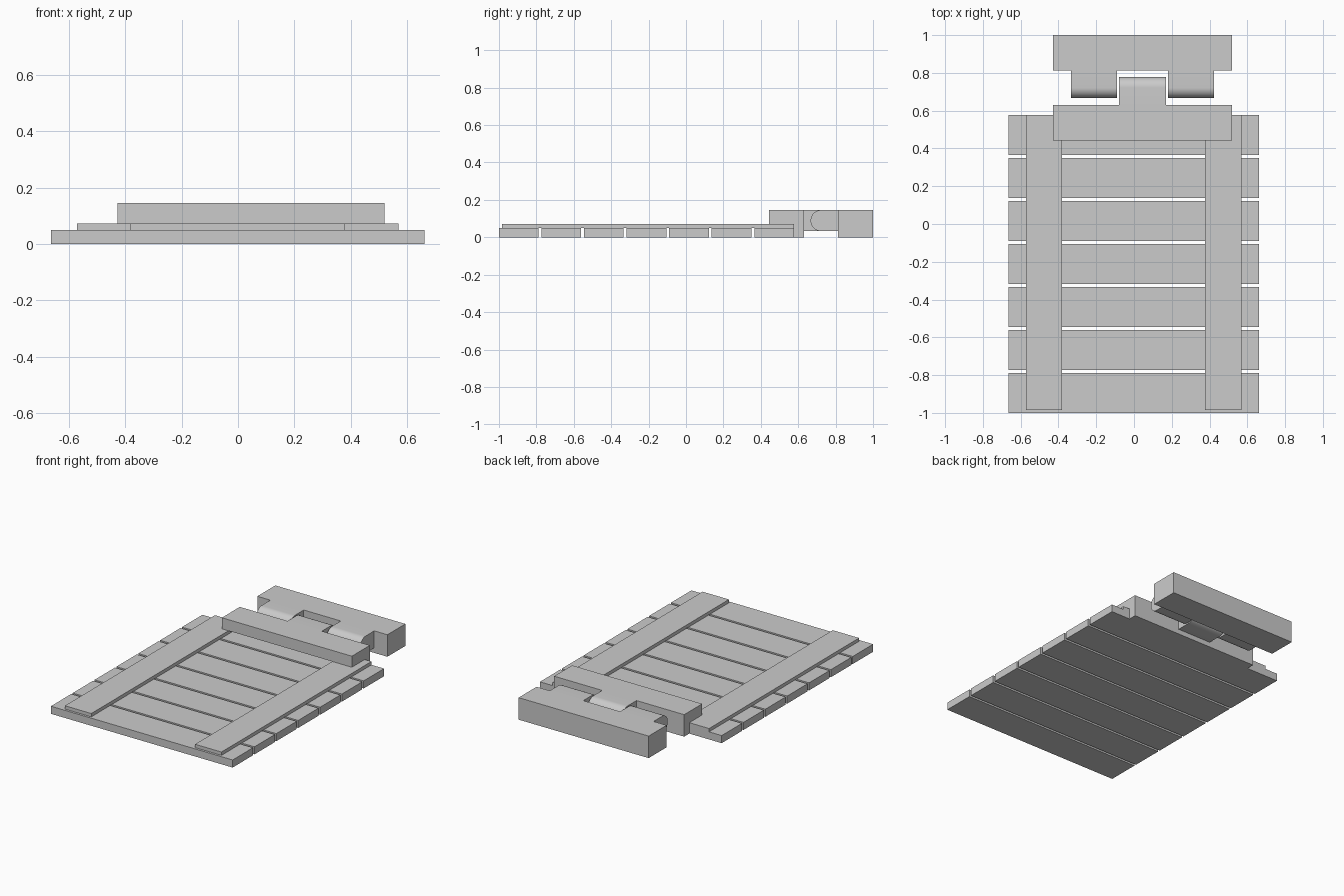
import bpy, math

default = bpy.data.objects.get("Cube")
if default:
    bpy.data.objects.remove(default, do_unlink=True)

grey = bpy.data.materials.new("plain grey")
grey.use_nodes = True
COLOUR = (0.6, 0.6, 0.6, 1)
grey.diffuse_color = COLOUR
grey.node_tree.nodes["Principled BSDF"].inputs["Base Color"].default_value = COLOUR


def extrude_x(name, profile, x0, x1, smooth=False):
    """Extrude a closed (y, z) profile from x0 to x1."""
    n = len(profile)
    verts = [(x, y, z) for x in (x0, x1) for y, z in profile]
    faces = [tuple(reversed(range(n))), tuple(range(n, 2 * n))]
    faces += [(i, (i + 1) % n, n + (i + 1) % n, n + i) for i in range(n)]
    mesh = bpy.data.meshes.new(name)
    mesh.from_pydata(verts, [], faces)
    mesh.materials.append(grey)
    obj = bpy.data.objects.new(name, mesh)
    bpy.context.collection.objects.link(obj)
    if smooth:
        bpy.ops.object.select_all(action='DESELECT')
        obj.select_set(True)
        bpy.context.view_layer.objects.active = obj
        bpy.ops.object.shade_smooth_by_angle(angle=math.radians(30))
    return obj


def box(name, x0, x1, y0, y1, z0, z1):
    return extrude_x(name, [(y0, z0), (y1, z0), (y1, z1), (y0, z1)], x0, x1)


PLANK_TOP, RAIL_TOP, TOP = 0.05, 0.072, 0.145
PIVOT_Y, RADIUS = 0.722, 0.056
PIVOT_Z = TOP - RADIUS


def knuckle(name, x0, x1, root_y):
    """Bar from root_y to the pivot, ending in a half round."""
    side = 1 if root_y < PIVOT_Y else -1
    arc = []
    for i in range(25):
        a = -math.pi / 2 + math.pi * i / 24
        arc.append((PIVOT_Y + side * RADIUS * math.cos(a),
                    PIVOT_Z + RADIUS * math.sin(a)))
    profile = [(root_y, PIVOT_Z - RADIUS)] + arc + [(root_y, TOP)]
    if side < 0:
        profile.reverse()
    return extrude_x(name, profile, x0, x1, smooth=True)


# Planks laid side by side
for i in range(7):
    y = -1 + i * 0.2275
    box(f"plank_{i + 1}", -0.664, 0.661, y, y + 0.212, 0, PLANK_TOP)

# Long rails on top of the planks
box("right_rail", -0.572, -0.38, -0.985, 0.577, PLANK_TOP, RAIL_TOP)
box("left_rail", 0.377, 0.569, -0.985, 0.577, PLANK_TOP, RAIL_TOP)

# Hinge leaf hooked over the plank ends
extrude_x("hinge_front_leaf",
          [(0.443, RAIL_TOP), (0.577, RAIL_TOP), (0.577, 0),
           (0.63, 0), (0.63, TOP), (0.443, TOP)], -0.428, 0.52)
knuckle("hinge_centre_knuckle", -0.08, 0.17, 0.63)

# Rear leaf with its two knuckles
box("hinge_back_leaf", -0.428, 0.52, 0.813, 1, 0, TOP)
knuckle("hinge_right_knuckle", -0.333, -0.09, 0.813)
knuckle("hinge_left_knuckle", 0.18, 0.424, 0.813)
